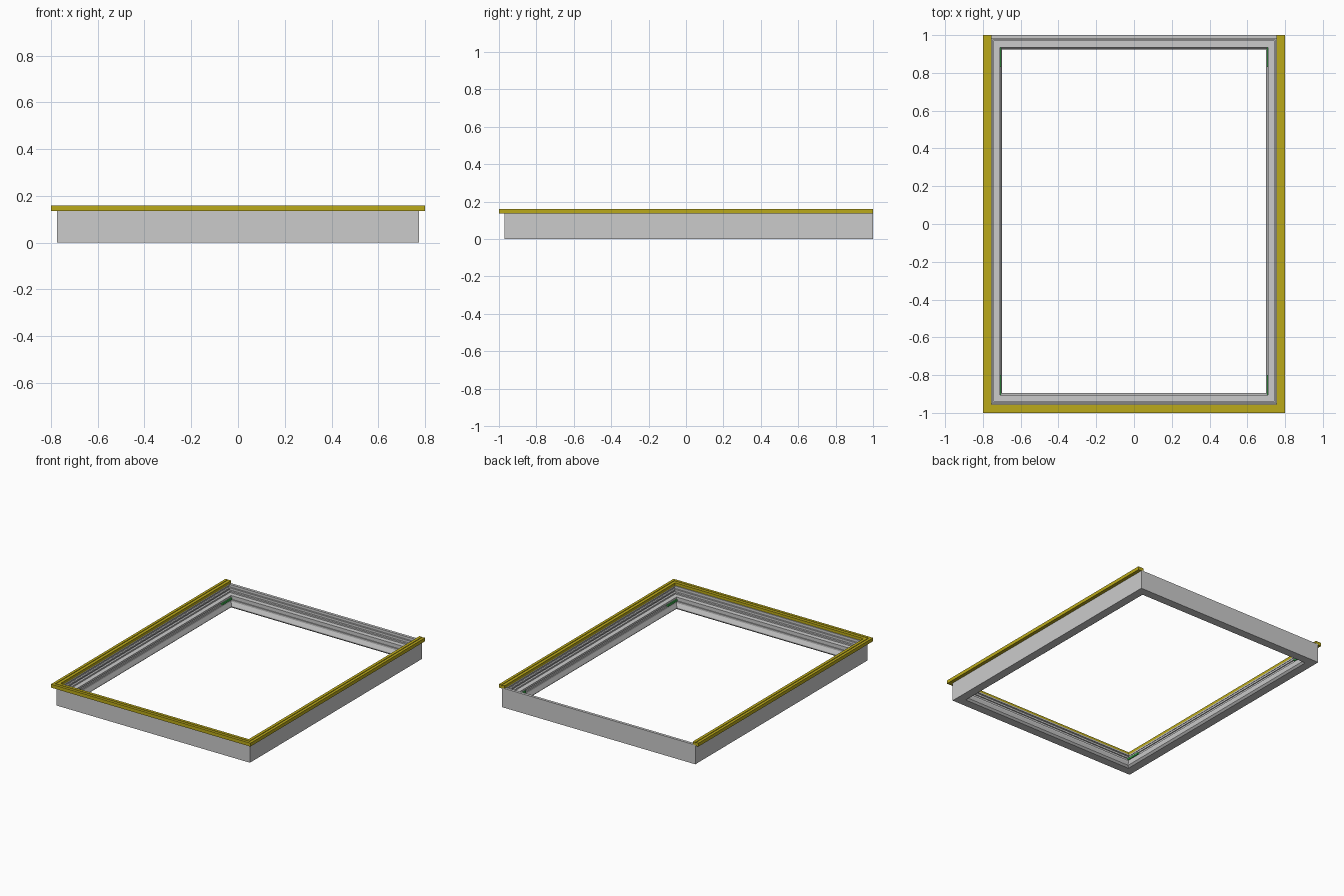
import bpy, bmesh

if "Cube" in bpy.data.objects:
    bpy.data.objects.remove(bpy.data.objects["Cube"])

def material(name, rgb):
    m = bpy.data.materials.new(name)
    m.diffuse_color = (*rgb, 1)
    m.use_nodes = True
    m.node_tree.nodes["Principled BSDF"].inputs["Base Color"].default_value = m.diffuse_color
    return m

yellow = material("yellow", (0.50, 0.40, 0.01))
green = material("green", (0.05, 0.45, 0.08))

def obj_from(bm, name, mat=None):
    bmesh.ops.recalc_face_normals(bm, faces=bm.faces)
    me = bpy.data.meshes.new(name)
    bm.to_mesh(me)
    bm.free()
    ob = bpy.data.objects.new(name, me)
    bpy.context.collection.objects.link(ob)
    if mat:
        me.materials.append(mat)
    return ob

def rail(name, profile, a, b, mat=None):
    """Extrude a (depth inward, z) profile between two corners (x, y, inward x, inward y)."""
    bm = bmesh.new()
    r0, r1 = [[bm.verts.new((x + sx * d, y + sy * d, z)) for d, z in profile]
              for x, y, sx, sy in (a, b)]
    n = len(profile)
    for i in range(n):
        j = (i + 1) % n
        bm.faces.new((r0[i], r0[j], r1[j], r1[i]))
    bm.faces.new(r0)
    bm.faces.new(r1)
    return obj_from(bm, name, mat)

def box(name, lo, hi, mat):
    bm = bmesh.new()
    bmesh.ops.create_cube(bm, size=1)
    for v in bm.verts:
        v.co = [(l + h) / 2 + c * (h - l) for l, h, c in zip(lo, hi, v.co)]
    return obj_from(bm, name, mat)

# Grey frame: outer wall, ribbed rebate, shelf and sloped inner lip
frame_profile = [(0, 0), (0, 0.14), (0.02, 0.14), (0.02, 0.13), (0.014, 0.13),
                 (0.014, 0.118), (0.025, 0.118), (0.025, 0.108), (0.018, 0.108),
                 (0.018, 0.098), (0.032, 0.098), (0.032, 0.088), (0.065, 0.088),
                 (0.065, 0.074), (0.058, 0.074), (0.058, 0.058), (0.065, 0.058),
                 (0.065, 0.045), (0.076, 0.02), (0.076, 0.012), (0.062, 0.0)]
X, YF, YB = 0.775, -0.97, 1.0
fl, fr = (-X, YF, 1, 1), (X, YF, -1, 1)
bl, br = (-X, YB, 1, -1), (X, YB, -1, -1)
rail("front_rail", frame_profile, fl, fr)
rail("right_rail", frame_profile, fr, br)
rail("back_rail", frame_profile, br, bl)
rail("left_rail", frame_profile, bl, fl)

# Yellow cover strip on three sides, square cut at the back
trim_profile = [(0, 0.135), (0, 0.16), (0.019, 0.16), (0.019, 0.154),
                (0.024, 0.154), (0.024, 0.16), (0.045, 0.16), (0.045, 0.14),
                (0.025, 0.14), (0.025, 0.135)]
tl, tr = (-0.8, -1, 1, 1), (0.8, -1, -1, 1)
rail("front_trim", trim_profile, tl, tr, yellow)
rail("right_trim", trim_profile, tr, (0.8, 1, -1, 0), yellow)
rail("left_trim", trim_profile, (-0.8, 1, 1, 0), tl, yellow)

# Green corner brackets seated in the inner groove of the side rails
for side, sx in (("left", -1), ("right", 1)):
    xs = sorted((sx * 0.703, sx * 0.717))
    for end, y0, y1 in (("front", -0.905, -0.80), ("back", 0.83, 0.935)):
        box(f"{side}_{end}_bracket", (xs[0], y0, 0.059), (xs[1], y1, 0.073), green)
